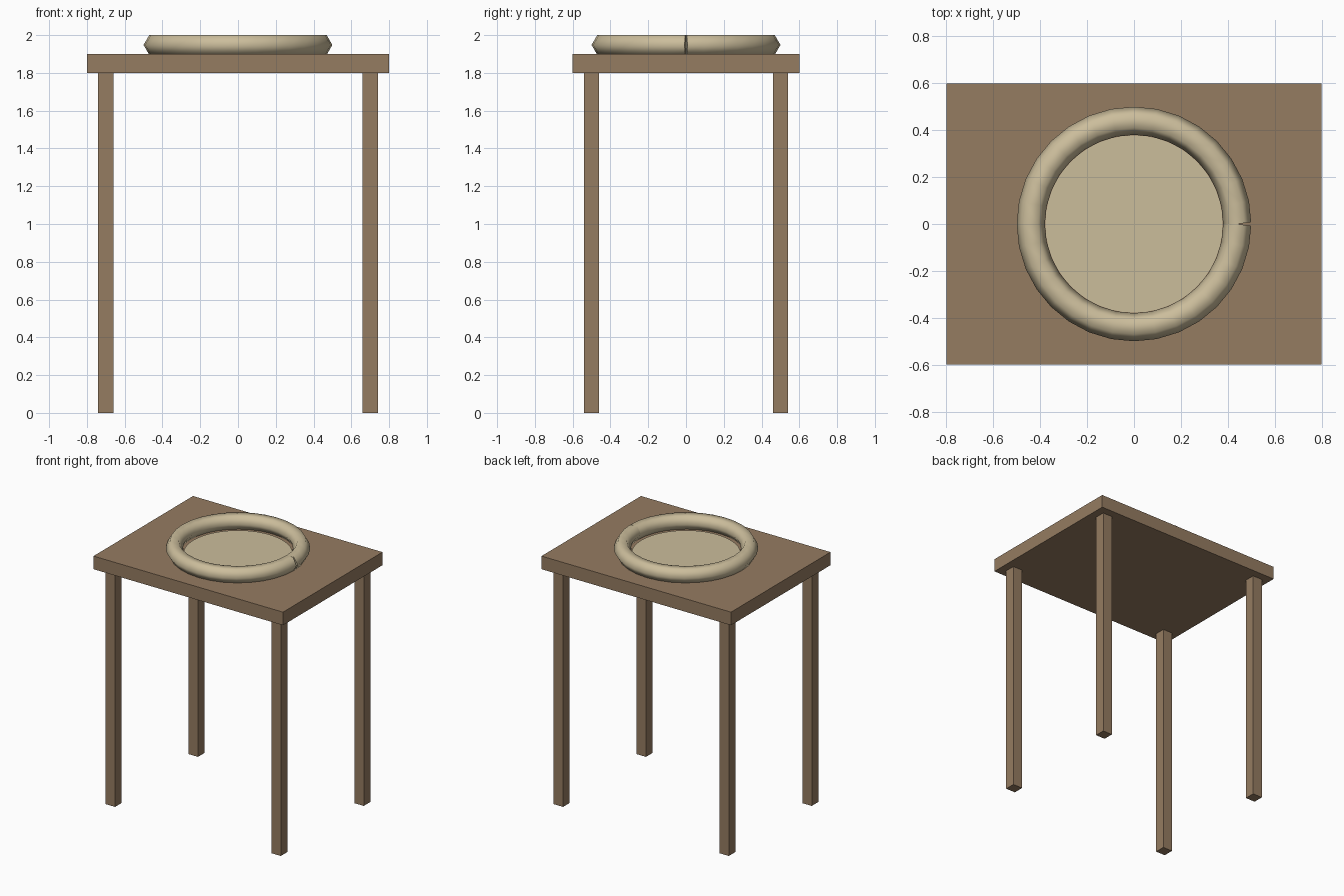
import bpy, bmesh, math
from mathutils import Vector

cube = bpy.data.objects.get("Cube")
if cube:
    bpy.data.objects.remove(cube, do_unlink=True)


def material(name, rgb):
    m = bpy.data.materials.new(name)
    m.use_nodes = True
    m.diffuse_color = (*rgb, 1)
    m.node_tree.nodes["Principled BSDF"].inputs["Base Color"].default_value = (*rgb, 1)
    return m


wood = material("brown wood", (0.3, 0.2, 0.12))
cream = material("cream", (0.6, 0.51, 0.33))


def finish(name, bm, mat, smooth=False):
    bmesh.ops.recalc_face_normals(bm, faces=bm.faces)
    mesh = bpy.data.meshes.new(name)
    bm.to_mesh(mesh)
    bm.free()
    mesh.materials.append(mat)
    for p in mesh.polygons:
        p.use_smooth = smooth and len(p.vertices) == 4
    ob = bpy.data.objects.new(name, mesh)
    bpy.context.collection.objects.link(ob)
    return ob


def box(name, center, size, mat):
    bm = bmesh.new()
    bmesh.ops.create_cube(bm, size=1)
    bmesh.ops.scale(bm, vec=size, verts=bm.verts)
    bmesh.ops.translate(bm, vec=center, verts=bm.verts)
    return finish(name, bm, mat)


# Table top and four square legs
box("table_top", (0, 0, 1.85), (1.6, 1.2, 0.1), wood)
for side, x in (("left", 0.7), ("right", -0.7)):
    for end, y in (("front", -0.5), ("back", 0.5)):
        box(f"{end}_{side}_leg", (x, y, 0.9), (0.08, 0.08, 1.8), wood)

# Flat disc lying inside the ring
bm = bmesh.new()
bmesh.ops.create_cone(bm, cap_ends=True, segments=48, radius1=0.378, radius2=0.378, depth=0.02)
bmesh.ops.translate(bm, vec=(0, 0, 1.895), verts=bm.verts)
finish("plate_disc", bm, cream)

# Six-sided tube bent round into a ring, its two square-cut ends meeting at +x
STEPS, SIDES, RADIUS, TUBE = 32, 6, 0.44, 0.06
bm = bmesh.new()
loops = []
for i in range(STEPS + 1):
    a = 2 * math.pi * i / STEPS
    middle = Vector((math.cos(a), math.sin(a), 0)) * RADIUS + Vector((0, 0, 1.948))
    tilt = math.pi / 24 * ((i == 0) - (i == STEPS))
    out = Vector((math.cos(a + tilt), math.sin(a + tilt), 0))
    loop = []
    for j in range(SIDES):
        t = 2 * math.pi * j / SIDES
        loop.append(bm.verts.new(middle + out * TUBE * math.cos(t)
                                 + Vector((0, 0, TUBE * math.sin(t)))))
    loops.append(loop)
for a, b in zip(loops, loops[1:]):
    for j in range(SIDES):
        k = (j + 1) % SIDES
        bm.faces.new((a[j], b[j], b[k], a[k]))
bm.faces.new(loops[0])
bm.faces.new(loops[-1])
finish("plate_rim", bm, cream, smooth=True)
